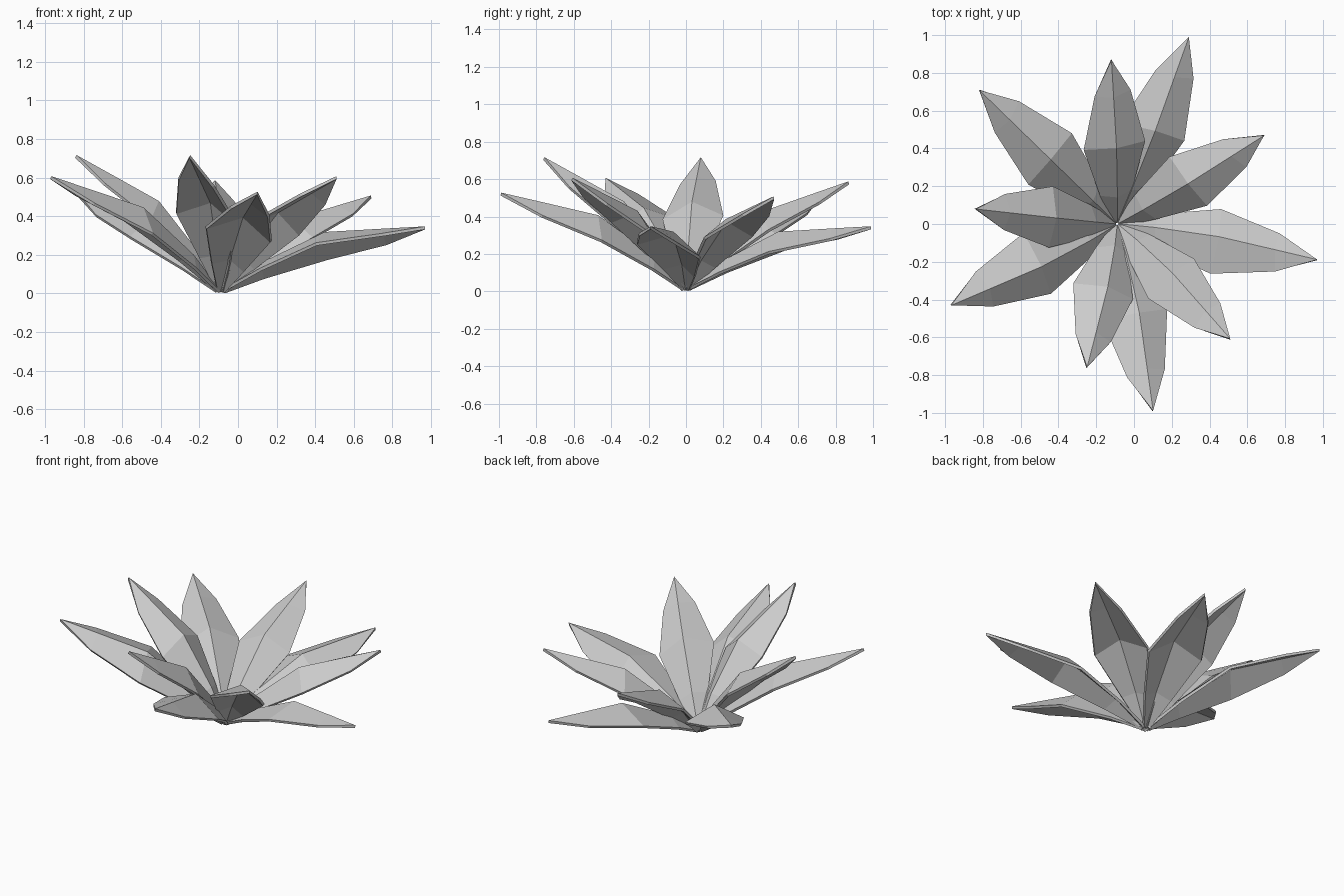
import bpy, math
from mathutils import Vector

if "Cube" in bpy.data.objects:
    bpy.data.objects.remove(bpy.data.objects["Cube"])

# leaf tips (x, y, z) and roll of each blade in degrees
LEAVES = [
    (0.29, 0.99, 0.34, 5), (-0.12, 0.87, 0.58, 5), (-0.82, 0.71, 0.50, 0),
    (-0.84, 0.08, 0.71, -1), (-0.97, -0.43, 0.60, -11), (-0.25, -0.76, 0.71, -9),
    (0.10, -0.99, 0.52, -11), (0.51, -0.61, 0.60, -12), (0.97, -0.19, 0.34, -12),
    (0.69, 0.47, 0.50, 5),
]
# blade stations: rib position, rib height, edge position, edge height, half width
STATIONS = [
    (0.00, 0.005, 0.00, 0.000, 0.018), (0.20, 0.070, 0.20, 0.025, 0.080),
    (0.535, 0.120, 0.50, 0.040, 0.156), (0.80, 0.052, 0.80, 0.006, 0.090),
]
CENTRE = Vector((-0.09, 0.0, 0.010))
UP = Vector((0, 0, 1))
SKEW = 0.012


def make_leaf(name, tip, roll):
    out = Vector((tip.x - CENTRE.x, tip.y - CENTRE.y, 0)).normalized()
    base = CENTRE + out * 0.015
    axis = tip - base                              # carries the leaf length
    length = axis.length
    flat = UP.cross(out) * length                  # level left direction
    up = axis.cross(flat) / length                 # upper side of the blade
    r = math.radians(roll)
    side = flat * math.cos(r) + up * math.sin(r)   # roll lifts the left edge
    normal = axis.cross(side) / length

    # ridged, arched blade: left edge, rib, right edge per station, then the tip
    verts, faces = [], []
    for rib, rib_h, edge, edge_h, w in STATIONS:
        s = SKEW if edge else 0
        rib_pt = base + axis * rib + normal * rib_h
        # the edges keep to the rolled frame about the rib
        left = base + axis * (edge - s) + up * edge_h + side * w
        right = base + axis * (edge + s) + up * edge_h - side * w
        verts += [left, rib_pt, right]
    verts.append(tip)
    for i in range(len(STATIONS) - 1):
        k = 3 * i
        faces += [(k, k + 1, k + 4, k + 3), (k + 1, k + 2, k + 5, k + 4)]
    k = 3 * (len(STATIONS) - 1)
    faces += [(k, k + 1, k + 3), (k + 1, k + 2, k + 3)]

    mesh = bpy.data.meshes.new(name)
    mesh.from_pydata([v[:] for v in verts], [], faces)
    mesh.update()
    ob = bpy.data.objects.new(name, mesh)
    bpy.context.collection.objects.link(ob)
    thick = ob.modifiers.new("thickness", 'SOLIDIFY')
    thick.thickness = 0.016
    thick.offset = 0
    return ob


# ring of leaves growing from one point
for i, (x, y, z, roll) in enumerate(LEAVES):
    make_leaf(f"leaf_{i + 1}", Vector((x, y, z)), roll)
